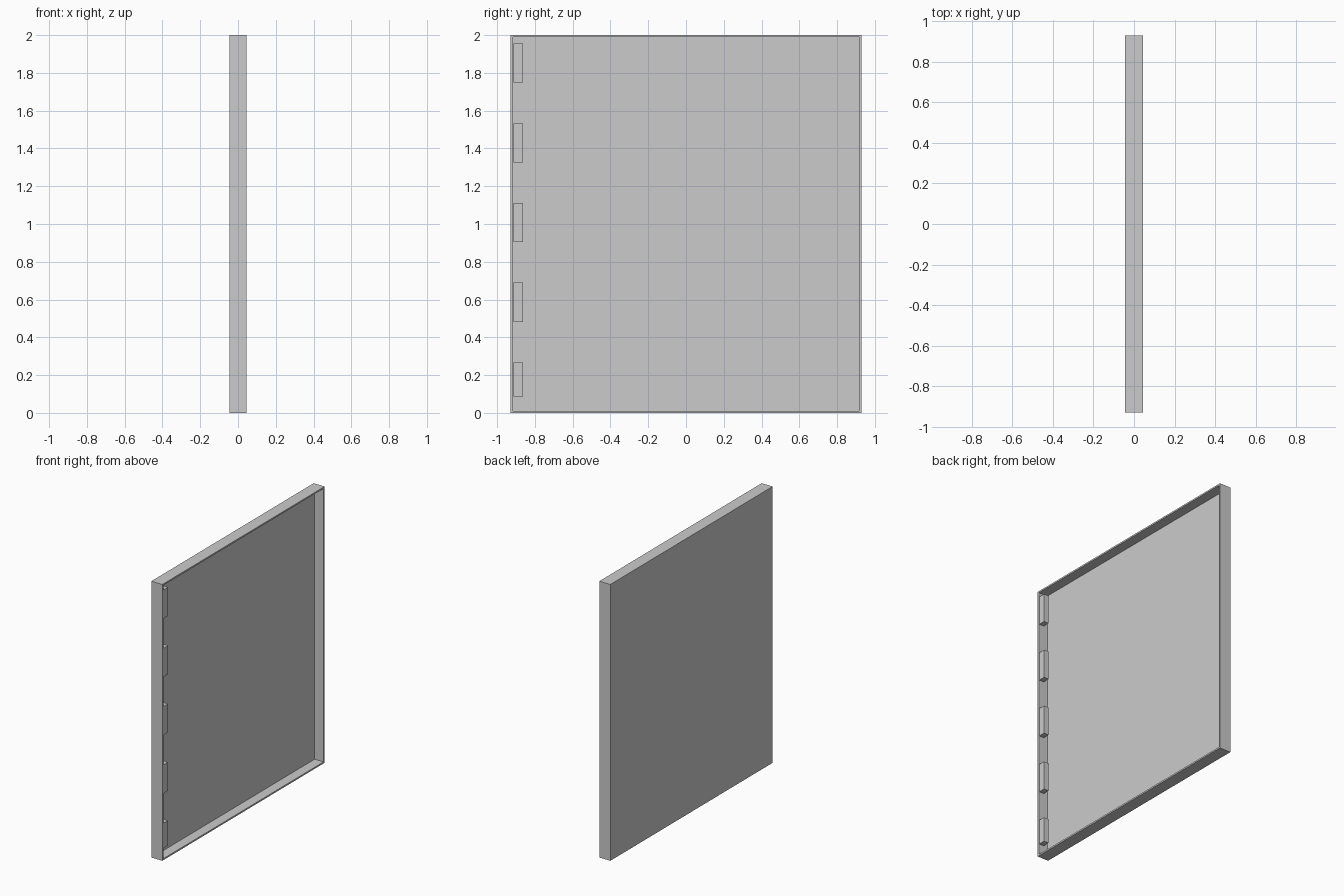
import bpy
import bmesh

cube = bpy.data.objects.get("Cube")
if cube:
    bpy.data.objects.remove(cube, do_unlink=True)

grey = bpy.data.materials.new("plain grey")
grey.use_nodes = True
grey.diffuse_color = (0.6, 0.6, 0.6, 1)
grey.node_tree.nodes["Principled BSDF"].inputs["Base Color"].default_value = (0.6, 0.6, 0.6, 1)

HALF_X, HALF_Y, HEIGHT, WALL = 0.044, 0.928, 2.0, 0.016
TAB_DEPTH, TAB_EDGE = 0.038, -0.863


def add_box(bm, low, high):
    """Add an axis-aligned box between two corners and return its vertices."""
    verts = bmesh.ops.create_cube(bm, size=1)["verts"]
    for v in verts:
        v.co = [lo + (c + 0.5) * (hi - lo) for lo, hi, c in zip(low, high, v.co)]
    return verts


def finish(bm, name):
    mesh = bpy.data.meshes.new(name)
    bm.to_mesh(mesh)
    bm.free()
    mesh.materials.append(grey)
    obj = bpy.data.objects.new(name, mesh)
    bpy.context.collection.objects.link(obj)


# Shallow tray: inset the open side for the rim, then push the floor back
bm = bmesh.new()
add_box(bm, (-HALF_X, -HALF_Y, 0), (HALF_X, HALF_Y, HEIGHT))
bm.normal_update()
floor = max(bm.faces, key=lambda f: f.normal.x)
bmesh.ops.inset_region(bm, faces=[floor], thickness=WALL)
pushed = bmesh.ops.extrude_discrete_faces(bm, faces=[floor])["faces"][0]
for v in pushed.verts:
    v.co.x = WALL - HALF_X
bmesh.ops.recalc_face_normals(bm, faces=bm.faces)
finish(bm, "panel_tray")

# Row of catch tabs flush with the rim, the lowest one shorter
for i in range(5):
    top = 1.955 - i * 0.422
    bottom = top - (0.207 if i < 4 else 0.18)
    bm = bmesh.new()
    add_box(bm, (HALF_X - TAB_DEPTH, WALL - HALF_Y, bottom), (HALF_X, TAB_EDGE, top))
    finish(bm, f"catch_tab_{i + 1}")
